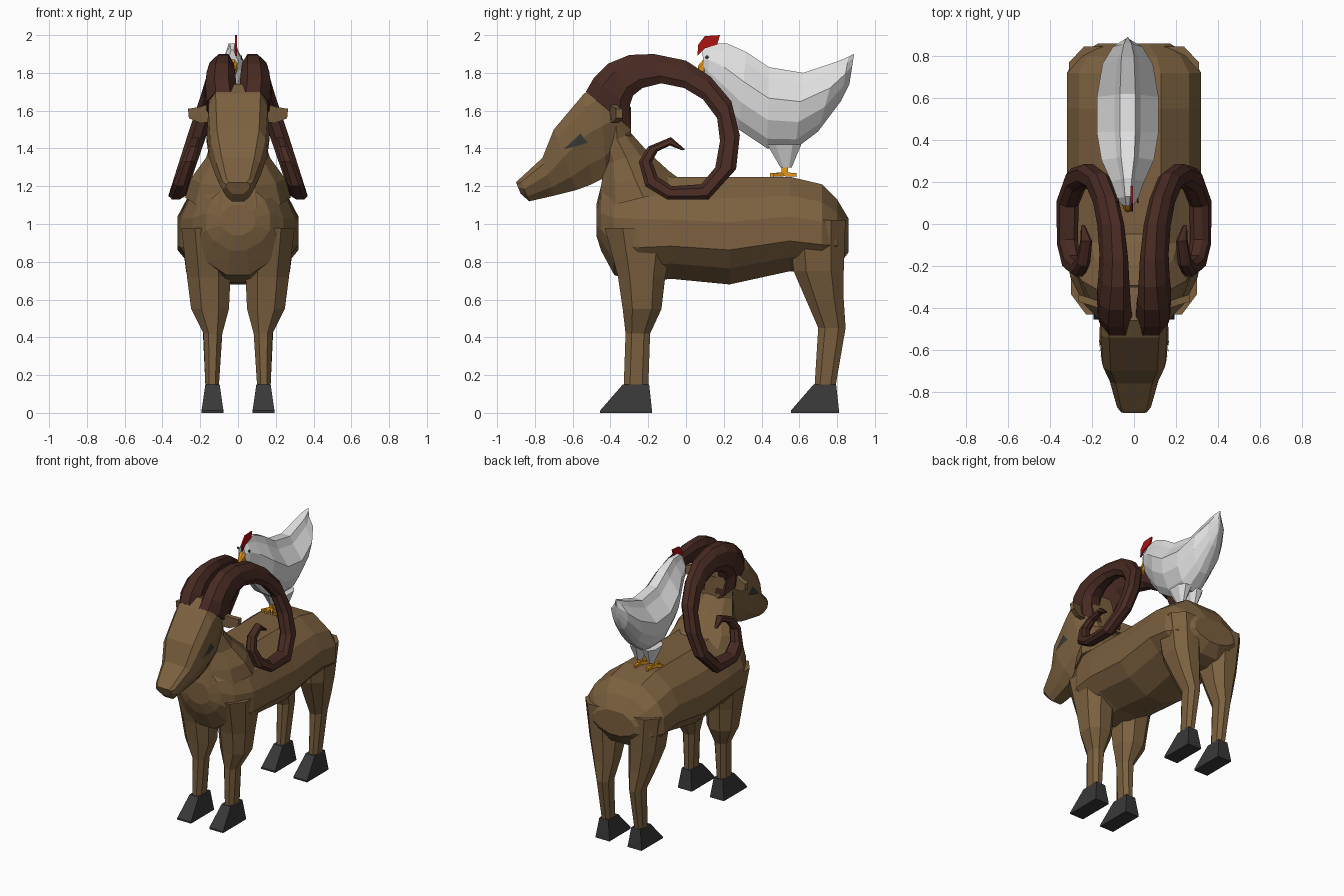
import bpy, bmesh
from mathutils import Vector
from mathutils.bvhtree import BVHTree


def material(name, rgb):
    m = bpy.data.materials.new(name)
    m.diffuse_color = (*rgb, 1)
    return m


FUR = material("brown_fur", (0.2, 0.118, 0.05))
HORN = material("dark_brown_horn", (0.064, 0.023, 0.016))
HOOF = material("charcoal", (0.04, 0.04, 0.042))
WHITE = material("white_feather", (0.74, 0.74, 0.74))
RED = material("red_comb", (0.42, 0.006, 0.006))
ORANGE = material("orange_beak", (0.8, 0.32, 0.01))


def build(name, verts, faces, mat):
    me = bpy.data.meshes.new(name)
    me.from_pydata([tuple(v) for v in verts], [], faces)
    bm = bmesh.new()
    bm.from_mesh(me)
    bmesh.ops.recalc_face_normals(bm, faces=bm.faces)
    bm.to_mesh(me)
    bm.free()
    ob = bpy.data.objects.new(name, me)
    bpy.context.collection.objects.link(ob)
    me.materials.append(mat)
    return ob


def loft(name, rings, profile, mat):
    """rings: (start, end, half_width); profile: (fraction start to end, width fraction)."""
    verts, n = [], 2 * len(profile)
    for a, b, w in rings:
        a, b = Vector(a), Vector(b)
        half = [(a.lerp(b, t), Vector((w * f, 0, 0))) for t, f in profile]
        verts += [p + d for p, d in half] + [p - d for p, d in reversed(half)]
    faces = [list(range(n)), list(range(len(verts) - n, len(verts)))]
    for r in range(len(rings) - 1):
        for i in range(n):
            j = (i + 1) % n
            faces.append([r * n + i, r * n + j, r * n + n + j, r * n + n + i])
    return build(name, verts, faces, mat)


def plate(name, outline, offset, mat):
    """Extrude a flat outline by an offset vector."""
    o, n = Vector(offset), len(outline)
    pts = [Vector(p) for p in outline]
    faces = [list(range(n)), list(range(n, 2 * n))]
    faces += [[i, (i + 1) % n, n + (i + 1) % n, n + i] for i in range(n)]
    return build(name, pts + [p + o for p in pts], faces, mat)


def side_rings(rows, x=0):
    return [((x, a, b), (x, c, d), w) for a, b, c, d, w in rows]


SQUARE = [(0, 1), (1, 1)]
OCT = [(0, .45), (.25, 1), (.75, 1), (1, .45)]

# Torso: y, top, bottom, half width
body = [(.86, 1.03, .85, .17), (.80, 1.13, .77, .27), (.72, 1.21, .74, .32),
        (.55, 1.25, .75, .32), (.23, 1.25, .68, .32), (-.08, 1.25, .71, .32),
        (-.25, 1.27, .69, .305), (-.38, 1.25, .73, .24), (-.45, 1.2, .86, .17),
        (-.475, 1.1, .94, .09)]
loft("body", [((0, y, t), (0, y, b), w) for y, t, b, w in body],
     [(0, .4), (.2, .82), (.42, 1), (.68, 1), (.85, .75), (1, .25)], FUR)

# Neck, front edge to back edge
loft("neck", side_rings([(-.47, 1.08, .02, 1.20, .28), (-.45, 1.2, -.09, 1.28, .25),
                         (-.43, 1.32, -.2, 1.38, .17), (-.44, 1.42, -.29, 1.48, .135),
                         (-.46, 1.6, -.29, 1.62, .13)]),
     [(0, .35), (.2, .8), (.5, 1), (.8, .75), (1, .3)], FUR)

# Head, forehead edge to jaw edge, from nape to nose
head = loft("head", side_rings([(-.30, 1.72, -.29, 1.44, .12), (-.46, 1.74, -.42, 1.25, .16),
                                (-.54, 1.69, -.50, 1.21, .165), (-.70, 1.5, -.58, 1.18, .155),
                                (-.76, 1.35, -.70, 1.15, .12), (-.88, 1.24, -.83, 1.12, .085),
                                (-.90, 1.22, -.875, 1.16, .065)]),
            [(0, .72), (.15, .95), (.45, 1), (.78, .75), (1, .4)], FUR)

bm = bmesh.new()
bm.from_mesh(head.data)
head_tree = BVHTree.FromBMesh(bm)
bm.free()

# Horn: outer y z, inner y z, half width
horn = [(-.53, 1.70, -.29, 1.50, .085), (-.49, 1.77, -.30, 1.62, .082),
        (-.41, 1.85, -.28, 1.68, .075), (-.30, 1.895, -.23, 1.72, .065),
        (-.17, 1.90, -.13, 1.745, .058), (0, 1.865, -.01, 1.72, .052),
        (.13, 1.78, .09, 1.66, .05), (.24, 1.65, .165, 1.56, .05),
        (.285, 1.47, .18, 1.44, .05), (.265, 1.29, .155, 1.30, .048),
        (.12, 1.13, .08, 1.21, .046), (-.10, 1.13, -.075, 1.20, .044),
        (-.215, 1.2, -.15, 1.25, .04), (-.25, 1.33, -.18, 1.33, .035),
        (-.2, 1.41, -.15, 1.385, .03), (-.08, 1.46, -.085, 1.415, .025),
        (-.005, 1.395, -.02, 1.39, .01)]


def horn_x(y, z, i):
    spread = .085 + (1.87 - z) * .33
    return .08 + (spread - .08) * min(1, i / 5)


FEET = {"front": -.335, "hind": .675}
LEGS = {  # height, front y, back y, centre x, half width
    "front": [(.98, -.43, -.05, .17, .13), (.72, -.36, -.11, .155, .115),
              (.55, -.335, -.13, .148, .1), (.42, -.32, -.19, .133, .05),
              (.13, -.33, -.2, .137, .035)],
    "hind": [(1.02, .54, .845, .18, .13), (.75, .57, .835, .165, .11),
             (.6, .635, .835, .15, .085), (.45, .70, .845, .137, .05),
             (.13, .68, .79, .137, .035)]}

for s, side in ((1, "right"), (-1, "left")):
    loft("horn_" + side,
         [((s * horn_x(a, b, i), a, b), (s * horn_x(c, d, i), c, d), w)
          for i, (a, b, c, d, w) in enumerate(horn)], OCT, HORN)

    # Legs and wedge hooves
    for kind, rows in LEGS.items():
        loft(f"{kind}_leg_{side}",
             [((s * x, a, z), (s * x, b, z), w) for z, a, b, x, w in rows], OCT, FUR)
        y, x = FEET[kind], s * .135
        back = .14 if kind == "front" else .12
        loft(f"{kind}_hoof_{side}",
             [((x, y - .12, 0), (x, y + back + .015, 0), .058),
              ((x, y - .12, .012), (x, y + back + .015, .012), .058),
              ((x, y, .15), (x, y + back, .15), .038)], SQUARE, HOOF)

    # Ear
    plate("ear_" + side, [(s * .12, -.40, 1.54), (s * .14, -.41, 1.64), (s * .20, -.39, 1.62),
                          (s * .265, -.37, 1.61), (s * .26, -.37, 1.56), (s * .2, -.39, 1.535)],
          (0, .035, 0), FUR)

    # Eye patch laid on the side of the head
    tri = [Vector((-.65, 1.395)), Vector((-.60, 1.44)), Vector((-.56, 1.48)),
           Vector((-.52, 1.43)), Vector((-.585, 1.41))]
    tri.append(sum(tri, Vector((0, 0))) / 5)
    pts = []
    for p in tri:
        hit = head_tree.ray_cast(Vector((s, p.x, p.y)), Vector((-s, 0, 0)))[0]
        pts.append(Vector((hit.x + s * .006, p.x, p.y)))
    build("eye_" + side, pts, [[i, (i + 1) % 5, 5] for i in range(5)], HOOF)

# Hen body, back edge to belly edge, from head to tail
HX = -.03
loft("hen_body", side_rings([(.085, 1.92, .10, 1.78, .03), (.13, 1.955, .11, 1.73, .05),
                             (.22, 1.955, .17, 1.63, .078), (.32, 1.91, .28, 1.50, .125),
                             (.44, 1.83, .43, 1.40, .147), (.62, 1.80, .58, 1.40, .147),
                             (.80, 1.86, .70, 1.49, .12), (.86, 1.885, .82, 1.65, .07),
                             (.89, 1.90, .865, 1.74, .008)], HX),
     [(0, .25), (.13, .42), (.38, 1), (.65, .92), (.88, .6), (1, .25)], WHITE)

# Hen comb, wattle and beak
plate("hen_comb", [(HX + .013, y, z) for y, z in
                   [(.06, 1.89), (.065, 1.95), (.10, 1.995), (.18, 2.0), (.165, 1.95), (.10, 1.93)]],
      (.012, 0, 0), RED)
plate("hen_wattle", [(HX - .008, y, z) for y, z in
                     [(.09, 1.81), (.085, 1.76), (.11, 1.74), (.125, 1.79)]], (.016, 0, 0), RED)
loft("hen_beak", side_rings([(.095, 1.875, .105, 1.80, .028), (.065, 1.84, .075, 1.78, .018),
                             (.055, 1.77, .062, 1.755, .005)], HX), OCT, ORANGE)

for s, side in ((1, "right"), (-1, "left")):
    # Hen eye
    ex = HX + s * .045
    plate("hen_eye_" + side, [(ex, .10, 1.88), (ex, .11, 1.893), (ex, .122, 1.883),
                              (ex, .112, 1.872)], (s * .006, 0, 0), HOOF)
    # Hen thigh, shank and toes
    x = HX + s * .05
    loft("hen_thigh_" + side, side_rings([(.43, 1.42, .61, 1.42, .055),
                                          (.5, 1.30, .56, 1.30, .015)], x), OCT, WHITE)
    loft("hen_shank_" + side, side_rings([(.505, 1.315, .54, 1.315, .012),
                                          (.505, 1.255, .54, 1.255, .012)], x), SQUARE, ORANGE)
    for k, (dx, ty) in enumerate([(-.04, .46), (0, .445), (.04, .46), (0, .585)]):
        plate(f"hen_toe_{side}_{k + 1}",
              [(x - .012, .52, 1.253), (x + .012, .52, 1.253),
               (x + dx + .008, ty, 1.25), (x + dx - .008, ty, 1.25)], (0, 0, .02), ORANGE)
